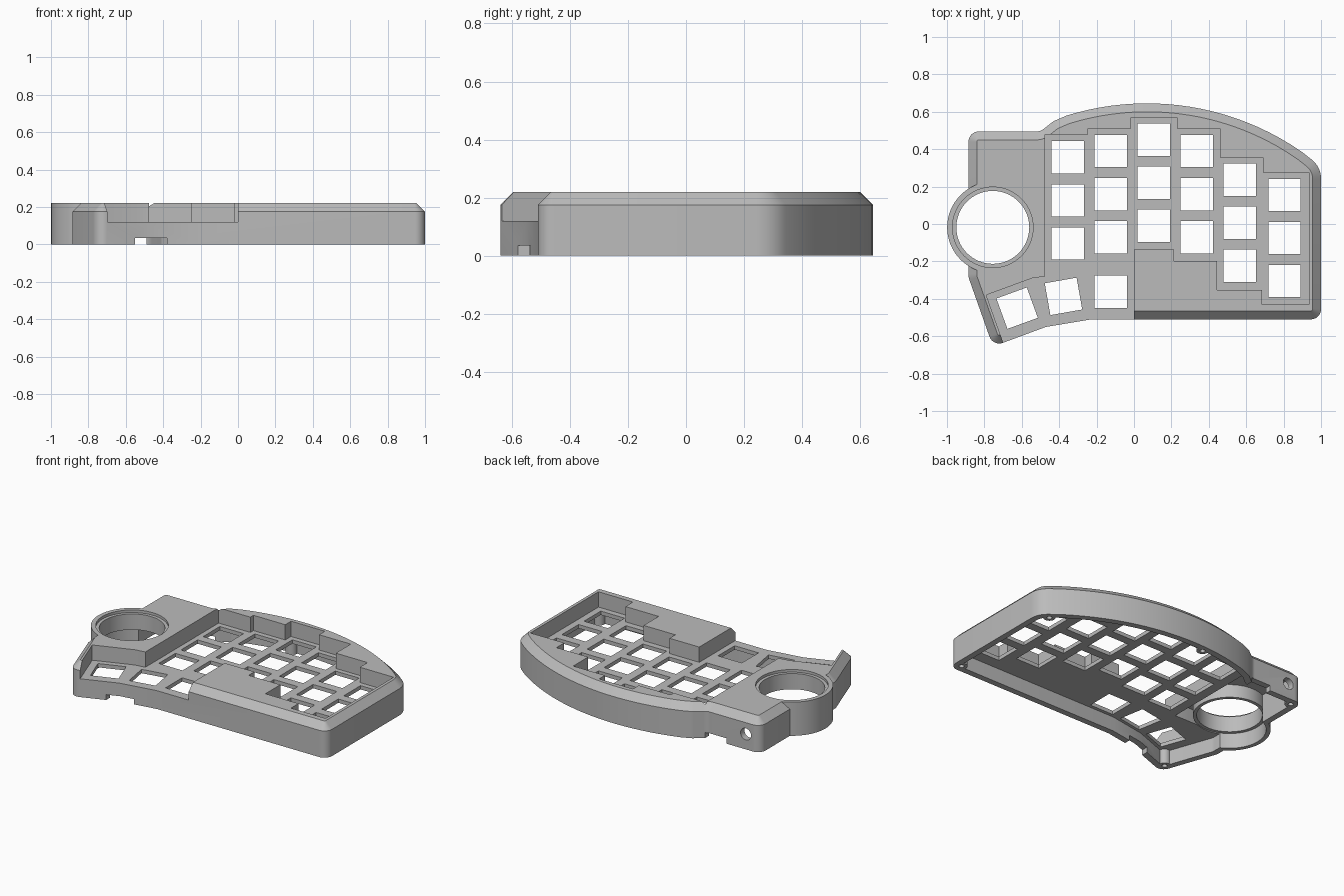
import bpy, bmesh, math
from mathutils import Matrix, Vector

cube = bpy.data.objects.get("Cube")
if cube:
    bpy.data.objects.remove(cube, do_unlink=True)

grey = bpy.data.materials.new("plain_grey")
grey.use_nodes = True
colour = (0.5, 0.5, 0.5, 1)
grey.diffuse_color = colour
grey.node_tree.nodes["Principled BSDF"].inputs["Base Color"].default_value = colour


def prism(name, layers, matrix=None):
    """Solid lofted through (outline, height) layers with equal point counts."""
    bm = bmesh.new()
    rings = [[bm.verts.new((x, y, z)) for x, y in pts] for pts, z in layers]
    for low, high in zip(rings, rings[1:]):
        for i in range(len(low)):
            bm.faces.new((low[i - 1], low[i], high[i], high[i - 1]))
    bm.faces.new(rings[0])
    bm.faces.new(rings[-1])
    bmesh.ops.recalc_face_normals(bm, faces=bm.faces)
    if matrix:
        bm.transform(matrix)
    mesh = bpy.data.meshes.new(name)
    bm.to_mesh(mesh)
    bm.free()
    mesh.materials.append(grey)
    obj = bpy.data.objects.new(name, mesh)
    bpy.context.collection.objects.link(obj)
    return obj


def circle(x, y, r, n=64):
    return [(x + r * math.cos(math.tau * i / n), y + r * math.sin(math.tau * i / n)) for i in range(n)]


def box(x0, x1, y0, y1):
    return [(x0, y0), (x1, y0), (x1, y1), (x0, y1)]


def rounded(corners, steps=8):
    """Polygon whose (x, y, radius) corners are filleted."""
    out = []
    for i, (x, y, r) in enumerate(corners):
        p = Vector((x, y))
        a = (Vector(corners[i - 1][:2]) - p).normalized()
        b = (Vector(corners[(i + 1) % len(corners)][:2]) - p).normalized()
        if r == 0:
            out.append((x, y))
            continue
        half = a.angle(b) / 2
        centre = p + (a + b).normalized() * (r / math.sin(half))
        start = p + a * (r / math.tan(half)) - centre
        end = p + b * (r / math.tan(half)) - centre
        sweep = (math.atan2(end.y, end.x) - math.atan2(start.y, start.x) + math.pi) % math.tau - math.pi
        for k in range(steps + 1):
            q = centre + Matrix.Rotation(sweep * k / steps, 2) @ start
            out.append((q.x, q.y))
    return out


def inset(pts, d):
    """Move a counter-clockwise outline inward by d."""
    out = []
    for i in range(len(pts)):
        p = Vector(pts[i])
        a = (p - Vector(pts[i - 1])).normalized()
        b = (Vector(pts[(i + 1) % len(pts)]) - p).normalized()
        na, nb = Vector((-a.y, a.x)), Vector((-b.y, b.x))
        q = p + (na + nb) * (d / (1 + na.dot(nb)))
        out.append((q.x, q.y))
    return out


def combine(target, tool, operation="DIFFERENCE"):
    mod = target.modifiers.new("shape", "BOOLEAN")
    mod.operation, mod.solver, mod.object = operation, "EXACT", tool
    bpy.context.view_layer.objects.active = target
    bpy.ops.object.modifier_apply(modifier=mod.name)
    bpy.data.objects.remove(tool, do_unlink=True)


# Case outline with the long curved back edge
R = 1.45
arc = []
for i in range(22):
    x = 0.9 - 0.06 * i
    arc.append((x, 0.645 - R + math.sqrt(R * R - (x - 0.07) ** 2), 0))
outline = rounded([(1, -0.51, 0.055), (1, 0.305, 0.13)] + arc + [
    (-0.43, 0.55, 0.07), (-0.5, 0.495, 0.06), (-0.885, 0.495, 0.055),
    (-0.885, -0.285, 0.1), (-0.754, -0.655, 0.055), (-0.47, -0.55, 0), (-0.23, -0.51, 0)])
TOP, DECK, CEILING = 0.22, 0.12, 0.095

case = prism("keyboard_case", [(outline, 0), (outline, 0.175), (inset(outline, 0.045), TOP)])

# Round housing on the left end
cx, cy = -0.755, -0.018
combine(case, prism("housing", [(circle(cx, cy, 0.244), 0), (circle(cx, cy, 0.244), TOP)]), "UNION")

# Hollow underside, with a taller chamber under the left block
hollow = inset(outline, 0.04)
combine(case, prism("hollow", [(hollow, -0.1), (hollow, CEILING)]))
chamber = box(-0.845, -0.505, -0.22, 0.455)
combine(case, prism("chamber", [(chamber, -0.1), (chamber, 0.185)]))
combine(case, prism("round_chamber", [(circle(cx, cy, 0.217), -0.1), (circle(cx, cy, 0.217), 0.187)]))

# Inner tube with a stepped opening
combine(case, prism("tube", [(circle(cx, cy, 0.2165), 0.1), (circle(cx, cy, 0.2165), 0.2)]), "UNION")
for radius, low in ((0.195, -0.1), (0.2155, 0.203)):
    ring = circle(cx, cy, radius)
    combine(case, prism("opening", [(ring, low), (ring, 0.5)]))

# Stepped pocket around the keys, open at the thumb side
pocket = [(-0.475, -0.28), (-0.475, 0.478), (-0.245, 0.478), (-0.245, 0.51), (-0.015, 0.51),
          (-0.015, 0.57), (0.23, 0.57), (0.23, 0.51), (0.46, 0.51), (0.46, 0.355), (0.69, 0.355),
          (0.69, 0.275), (0.935, 0.275), (0.935, -0.43), (0.685, -0.43), (0.685, -0.352),
          (0.445, -0.352), (0.445, -0.197), (0.215, -0.197), (0.215, -0.137), (0, -0.137),
          (0, -0.8), (-0.64, -0.8), (-0.79, -0.38), (-0.545, -0.29)]
combine(case, prism("pocket", [(pocket, DECK), (pocket, 0.5)]))

# Square key openings: columns of three plus the thumb keys
keys = []
for x, y in ((-0.355, 0.356), (-0.125, 0.39), (0.105, 0.45), (0.335, 0.39), (0.565, 0.237), (0.805, 0.155)):
    keys += [(x, y - 0.23 * row, 0) for row in range(3)]
keys += [(-0.125, -0.362, 0), (-0.377, -0.387, 10), (-0.625, -0.45, 20)]
k = 0.0865
for x, y, turn in keys:
    place = Matrix.Translation((x, y, 0)) @ Matrix.Rotation(math.radians(turn), 4, "Z")
    combine(case, prism("key_opening", [(box(-k, k, -k, k), 0.05), (box(-k, k, -k, k), 0.3)], place))

# Screw posts at the corners
for x, y in ((0.95, -0.46), (0.92, 0.315), (-0.03, 0.597), (-0.838, 0.448), (-0.733, -0.592)):
    post, bore = circle(x, y, 0.036, 24), circle(x, y, 0.016, 24)
    combine(case, prism("post", [(post, 0), (post, 0.105)]), "UNION")
    combine(case, prism("bore", [(bore, -0.1), (bore, 0.085)]))

# Cable notches in the front and back walls, and the round jack hole
for notch in (box(-0.55, -0.38, -0.7, -0.46), box(-0.64, -0.49, 0.44, 0.6)):
    combine(case, prism("notch", [(notch, -0.1), (notch, 0.035)]))
jack = Matrix.Translation((-0.78, 0.5, 0.1)) @ Matrix.Rotation(math.pi / 2, 4, "X")
hole = circle(0, 0, 0.038, 32)
combine(case, prism("jack_hole", [(hole, -0.08), (hole, 0.08)], jack))

# Smooth the curved walls and keep the edges crisp
for other in bpy.context.selected_objects:
    other.select_set(False)
case.select_set(True)
bpy.context.view_layer.objects.active = case
bpy.ops.object.shade_smooth_by_angle(angle=math.radians(25))
